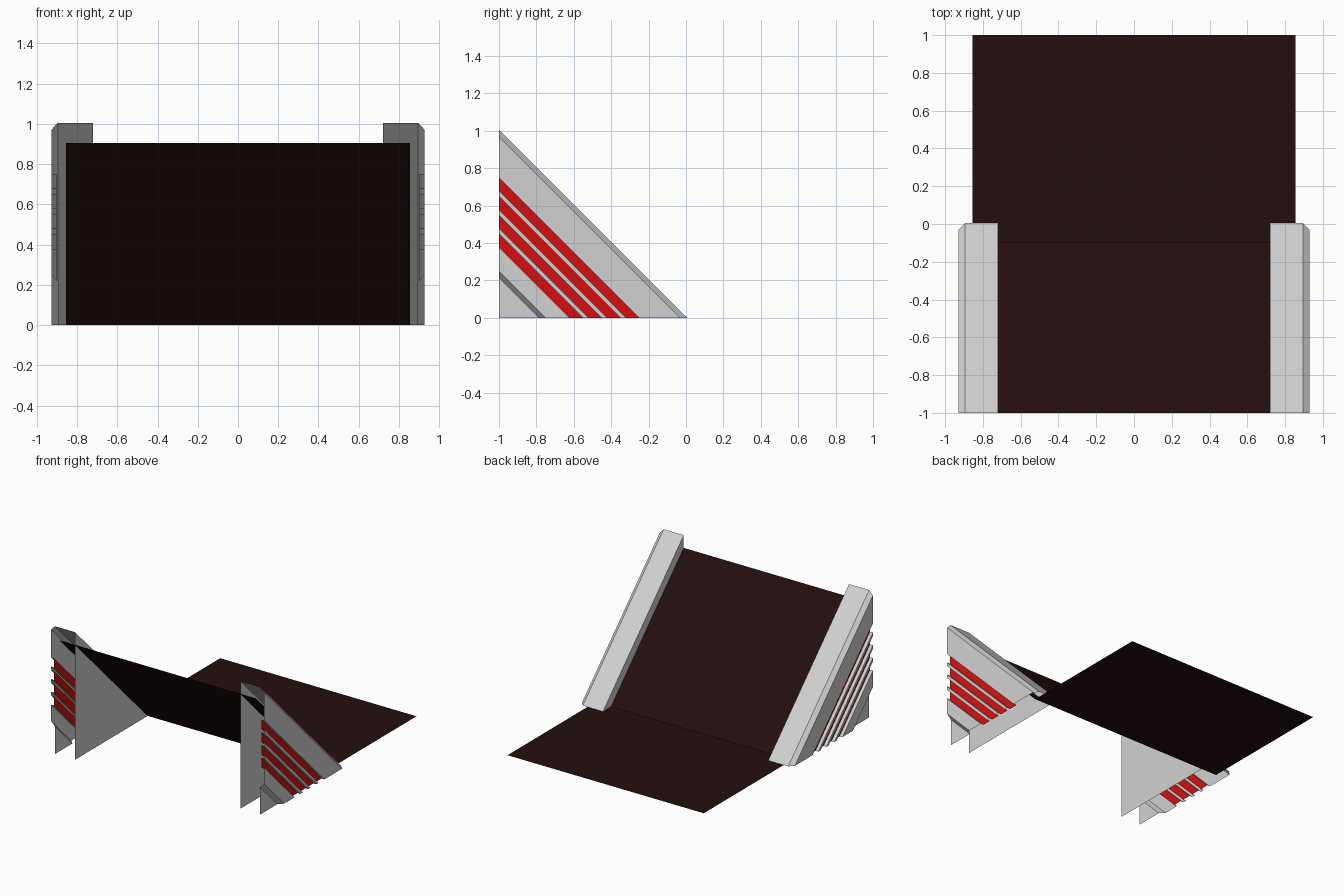
import bpy

cube = bpy.data.objects.get("Cube")
if cube:
    bpy.data.objects.remove(cube, do_unlink=True)


def material(name, rgb):
    m = bpy.data.materials.new(name)
    m.use_nodes = True
    m.diffuse_color = (*rgb, 1)
    bsdf = next(n for n in m.node_tree.nodes if n.type == 'BSDF_PRINCIPLED')
    bsdf.inputs["Base Color"].default_value = (*rgb, 1)
    return m


GREY = material("light grey", (0.64, 0.64, 0.64))
RED = material("red", (0.68, 0.005, 0.005))
DARK = material("dark maroon", (0.017, 0.0045, 0.0045))


def add_object(name, verts, faces, mats):
    me = bpy.data.meshes.new(name)
    me.from_pydata(verts, [], faces)
    for m in mats:
        me.materials.append(m)
    ob = bpy.data.objects.new(name, me)
    bpy.context.collection.objects.link(ob)
    return ob


# Dark sheets: sloped ramp and flat floor
W = 0.855
FOOT = -0.095


def sheet(name, y0, z0, y1, z1):
    verts = [(-W, y0, z0), (W, y0, z0), (W, y1, z1), (-W, y1, z1)]
    return add_object(name, verts, [(0, 1, 2, 3)], [DARK])


sheet("ramp", -1, 0.905, FOOT, 0)
sheet("floor", FOOT, 0, 1, 0)

# Side rail cross-section as (x, height at the front); it runs down a 45 degree slope
INNER, OUTER, RECESS, LOW = 0.72, 0.928, 0.903, 0.893
profile = [(INNER, 0), (INNER, 1.005), (0.895, 1.005), (OUTER, 0.97)]
for i in range(4):                                  # four recessed stripes
    top = 0.75 - 0.1 * i
    bottom = top - 0.071
    profile += [(OUTER, top), (RECESS, top), (RECESS, bottom), (OUTER, bottom)]
profile += [(OUTER, 0.25), (LOW, 0.215), (LOW, 0)]  # stepped-in lower corner

verts, faces = [], []
for x, h in profile:
    verts += [(x, -1, h), (x, h - 1, 0)]
for i in range(len(profile) - 1):
    a, b = 2 * i, 2 * i + 2
    if i == 0:
        faces.append((a, b, b + 1))
    elif i == len(profile) - 2:
        faces.append((a, b, a + 1))
    else:
        faces.append((a, b, b + 1, a + 1))

rails = add_object("side_rails", verts, faces, [GREY, RED])
for p in rails.data.polygons:                       # stripe floors are red
    xs = [rails.data.vertices[v].co.x for v in p.vertices]
    if all(abs(x - RECESS) < 1e-4 for x in xs):
        p.material_index = 1
mirror = rails.modifiers.new("mirror", 'MIRROR')
mirror.use_mirror_merge = False
